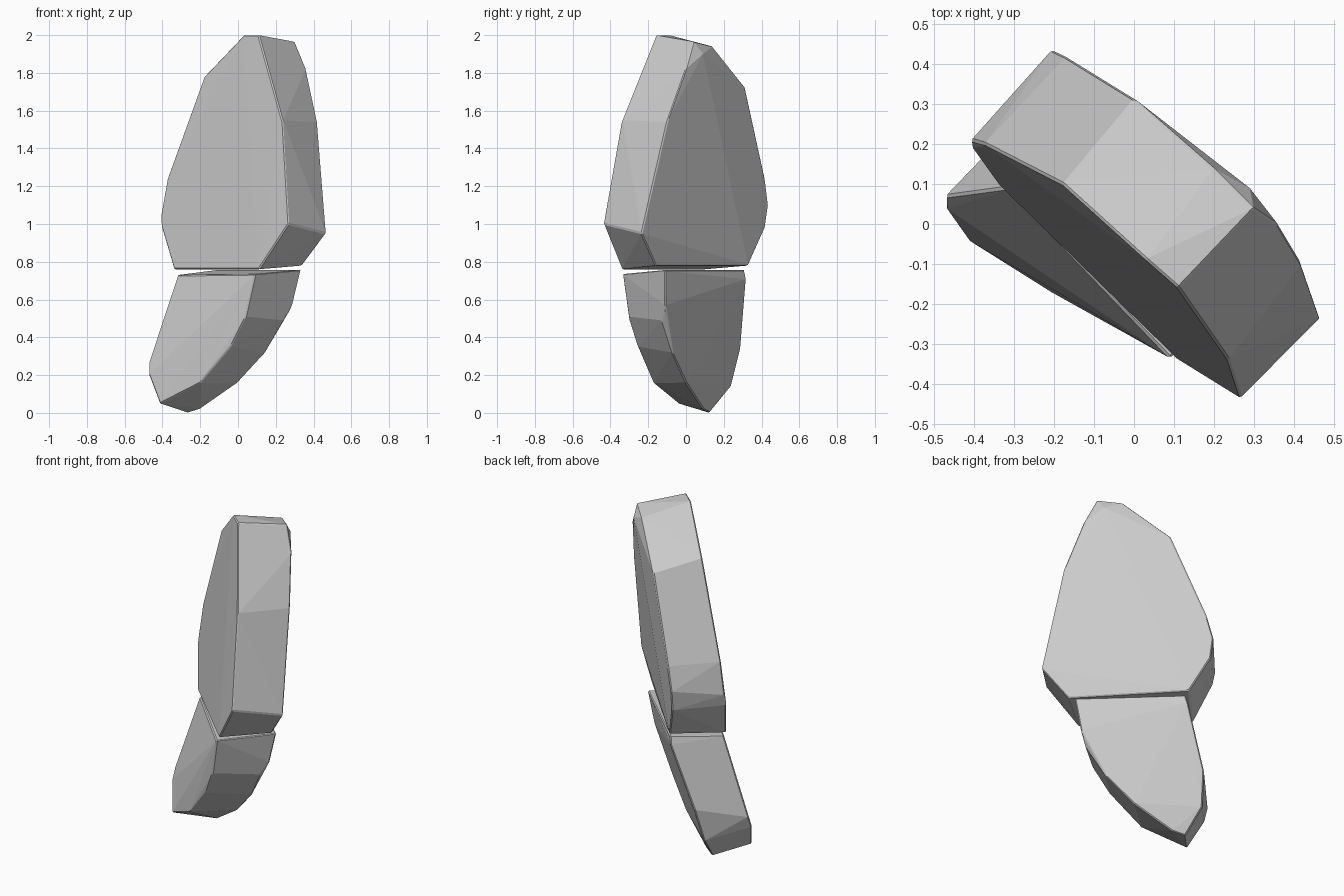
import bpy, bmesh, math


def chunk(name, front, back):
    """Flat-faced convex slab spanned by a front rim and a back rim."""
    bm = bmesh.new()
    for co in front + back:
        bm.verts.new(co)
    res = bmesh.ops.convex_hull(bm, input=bm.verts)
    loose = [v for v in bm.verts if not v.link_faces]
    bmesh.ops.delete(bm, geom=loose, context='VERTS')
    # merge nearly coplanar hull triangles into clean facets
    bmesh.ops.dissolve_limit(bm, angle_limit=math.radians(2),
                             verts=bm.verts, edges=bm.edges)
    bmesh.ops.recalc_face_normals(bm, faces=bm.faces)
    mesh = bpy.data.meshes.new(name)
    bm.to_mesh(mesh)
    bm.free()
    obj = bpy.data.objects.new(name, mesh)
    bpy.context.collection.objects.link(obj)
    # slim chipped edges
    bevel = obj.modifiers.new("edge_chip", 'BEVEL')
    bevel.width = 0.006
    bevel.segments = 1
    bevel.limit_method = 'ANGLE'
    bevel.angle_limit = math.radians(40)
    return obj


# Upper slab: tall leaf-shaped plate
chunk("upper_slab",
      front=[(0.03, -0.09, 2.0), (0.11, -0.16, 2.0), (0.235, -0.34, 1.55),
             (0.267, -0.437, 1.0), (0.11, -0.34, 0.76), (-0.34, 0.10, 0.76),
             (-0.405, 0.19, 0.98), (-0.408, 0.21, 1.05), (-0.375, 0.20, 1.24),
             (-0.18, 0.10, 1.78)],
      back=[(0.20, 0.14, 1.94), (0.30, 0.04, 1.965), (0.36, 0.0, 1.82),
            (0.42, -0.10, 1.54), (0.467, -0.235, 0.95), (0.34, -0.16, 0.78),
            (-0.12, 0.33, 0.78), (-0.20, 0.42, 0.98), (-0.205, 0.437, 1.10),
            (-0.17, 0.42, 1.24), (0.0, 0.315, 1.72), (0.29, 0.09, 1.90)])

# Lower slab: curved tapering plate
chunk("lower_slab",
      front=[(0.09, -0.337, 0.735), (0.04, -0.305, 0.51), (-0.04, -0.255, 0.35),
             (-0.20, -0.175, 0.16), (-0.415, -0.04, 0.05), (-0.472, 0.04, 0.20),
             (-0.472, 0.07, 0.27), (-0.32, 0.09, 0.73)],
      back=[(0.335, -0.11, 0.757), (0.29, -0.11, 0.57), (0.24, -0.13, 0.49),
            (0.14, -0.07, 0.31), (0.0, 0.0, 0.16), (-0.20, 0.09, 0.02),
            (-0.265, 0.125, 0.0), (-0.29, 0.24, 0.14), (-0.26, 0.29, 0.34),
            (-0.12, 0.32, 0.71), (-0.11, 0.31, 0.757)])
